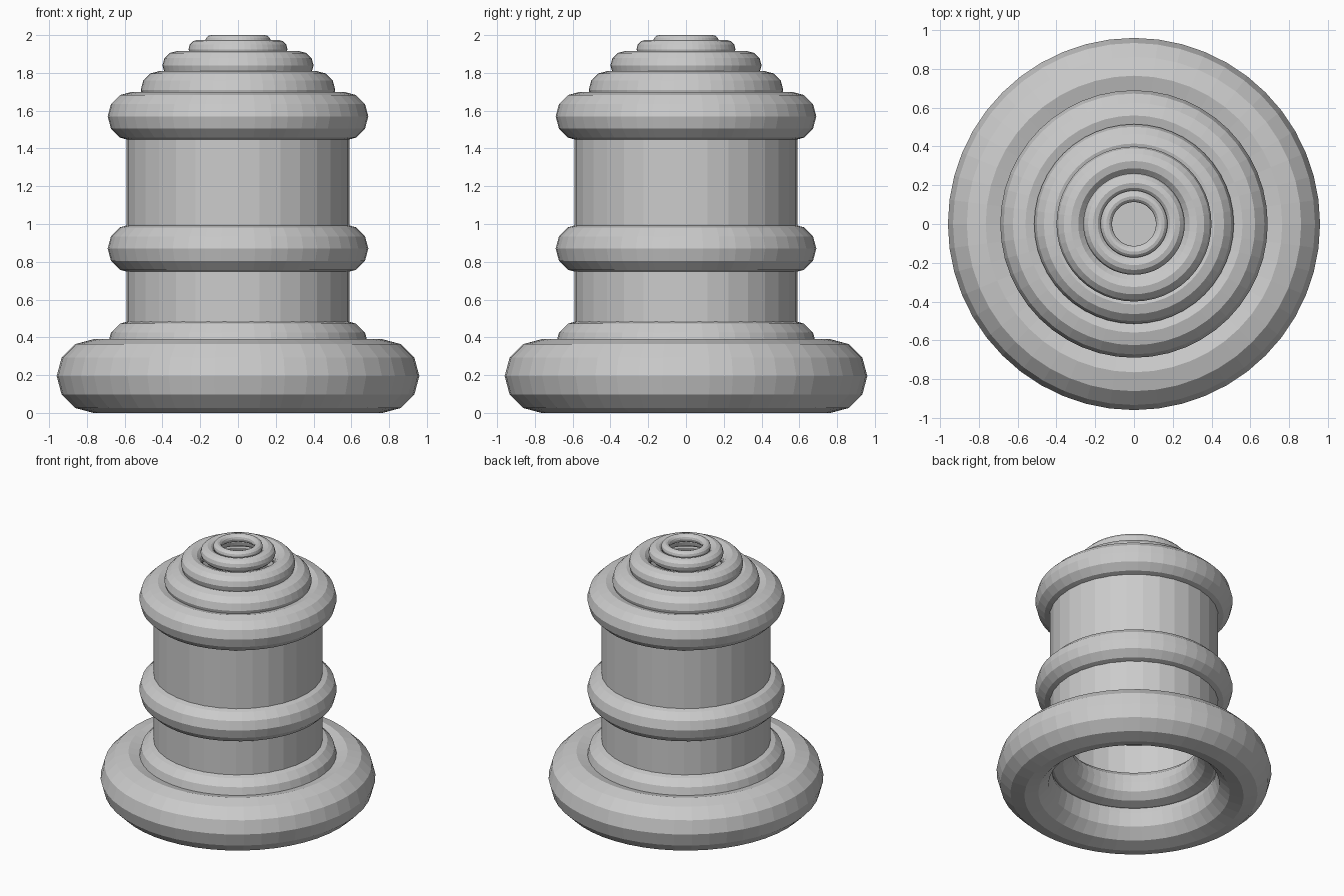
import bpy
import bmesh

if "Cube" in bpy.data.objects:
    bpy.data.objects.remove(bpy.data.objects["Cube"])


def ring(name, major, minor, z):
    """Rounded ring lying flat at height z."""
    bpy.ops.mesh.primitive_torus_add(
        major_segments=48, minor_segments=12,
        major_radius=major, minor_radius=minor, location=(0, 0, z))
    bpy.context.object.name = name


# Foot and body mouldings
ring("base_ring", 0.765, 0.195, 0.195)
for name, z in (("lower_collar", 0.36), ("middle_band", 0.87), ("upper_band", 1.57)):
    ring(name, 0.56, 0.13, z)

# Stepped dome of shrinking rings
ring("dome_ring_1", 0.415, 0.10, 1.71)
ring("dome_ring_2", 0.325, 0.075, 1.84)
ring("dome_ring_3", 0.212, 0.05, 1.925)
ring("dome_ring_4", 0.143, 0.03, 1.97)

# Body tube: closed at the top, open underneath
bottom, top = 0.36, 1.60
bpy.ops.mesh.primitive_cylinder_add(
    vertices=32, radius=0.59, depth=top - bottom, location=(0, 0, (top + bottom) / 2))
body = bpy.context.object
body.name = "body_tube"
bm = bmesh.new()
bm.from_mesh(body.data)
floor = [f for f in bm.faces if f.normal.z < -0.9]
bmesh.ops.delete(bm, geom=floor, context='FACES_ONLY')
bm.to_mesh(body.data)
bm.free()
